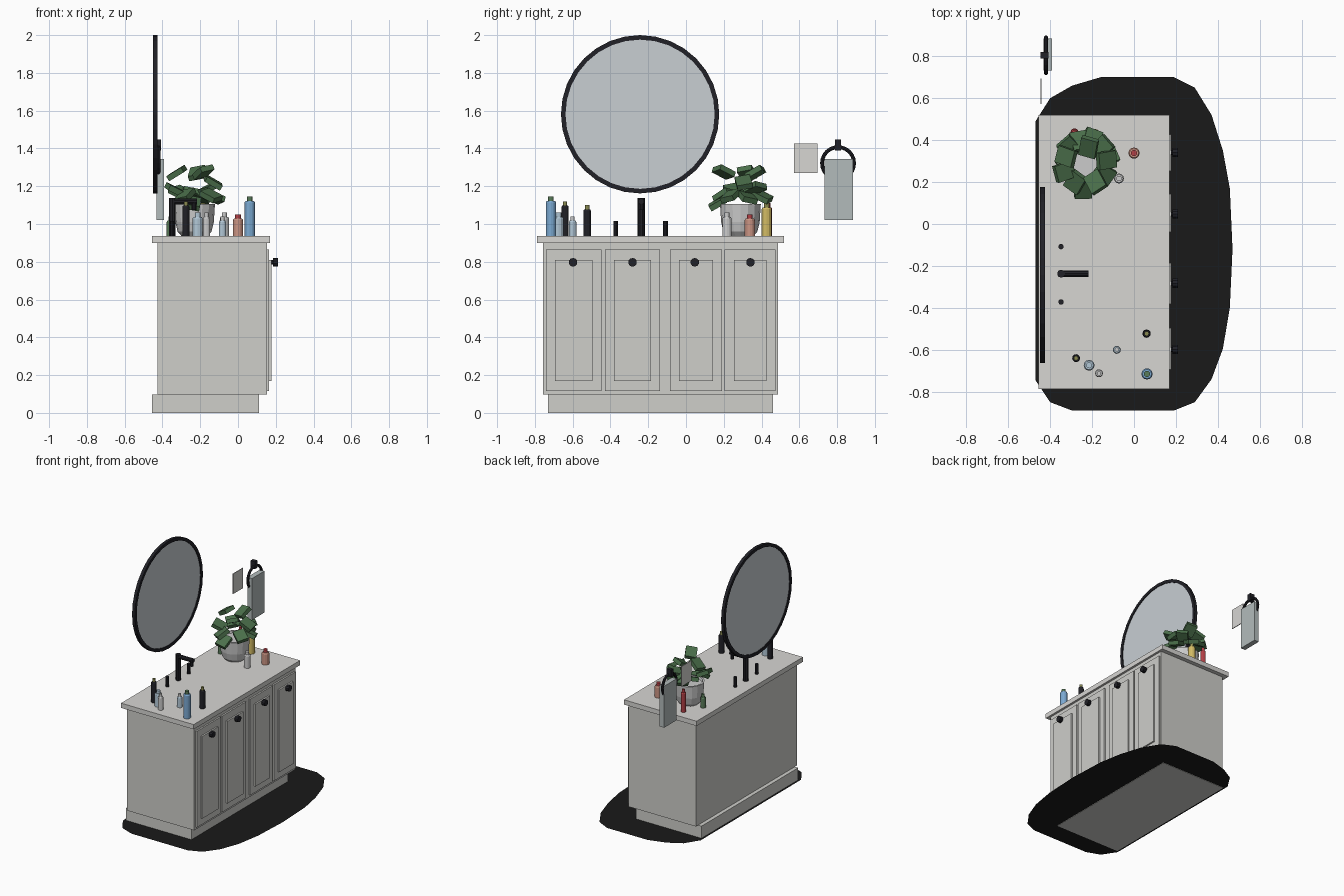
import bpy, bmesh, math
from mathutils import Matrix, Vector, Euler

if "Cube" in bpy.data.objects:
    bpy.data.objects.remove(bpy.data.objects["Cube"])


def mat(name, rgb):
    m = bpy.data.materials.new(name)
    m.diffuse_color = (*rgb, 1)
    m.use_nodes = True
    m.node_tree.nodes["Principled BSDF"].inputs["Base Color"].default_value = m.diffuse_color
    return m


BLACK = mat("black_metal", (0.015, 0.015, 0.02))
RUG = mat("dark_rug", (0.01, 0.01, 0.01))
PAINT = mat("painted_wood", (0.62, 0.62, 0.59))
STONE = mat("counter_stone", (0.68, 0.67, 0.65))
GLASS = mat("mirror_glass", (0.58, 0.62, 0.65))
TOWEL = mat("towel_cloth", (0.45, 0.5, 0.5))
LEAF = mat("leaf_green", (0.07, 0.16, 0.07))
WHITE = mat("white_plastic", (0.65, 0.66, 0.66))
BLUE = mat("blue_plastic", (0.2, 0.4, 0.65))
PALE = mat("pale_blue_plastic", (0.45, 0.58, 0.68))
PINK = mat("pink_plastic", (0.6, 0.3, 0.23))
YELLOW = mat("yellow_plastic", (0.65, 0.5, 0.13))
RED = mat("red_plastic", (0.45, 0.05, 0.06))
GREEN = mat("green_plastic", (0.1, 0.2, 0.1))
CAP_OLIVE = mat("olive_cap", (0.25, 0.25, 0.08))


def finish(name, bm, material):
    bmesh.ops.recalc_face_normals(bm, faces=bm.faces)
    me = bpy.data.meshes.new(name)
    bm.to_mesh(me)
    bm.free()
    me.materials.append(material)
    ob = bpy.data.objects.new(name, me)
    bpy.context.collection.objects.link(ob)
    return ob


def box(name, x, y, z, material):
    bm = bmesh.new()
    size = [b - a for a, b in (x, y, z)]
    mid = [(a + b) / 2 for a, b in (x, y, z)]
    bmesh.ops.create_cube(bm, size=1, matrix=Matrix.Translation(mid) @ Matrix.Diagonal((*size, 1)))
    return finish(name, bm, material)


def rod(name, a, b, r, material, sides=10):
    a, b = Vector(a), Vector(b)
    bm = bmesh.new()
    rot = (b - a).to_track_quat('Z', 'Y').to_matrix().to_4x4()
    bmesh.ops.create_cone(bm, cap_ends=True, segments=sides, radius1=r, radius2=r,
                          depth=(b - a).length, matrix=Matrix.Translation((a + b) / 2) @ rot)
    return finish(name, bm, material)


def lathe(name, profile, centre, material, sides=12, closed=False, axis='Z'):
    """Spin (radius, height) points around an axis; open profiles get end caps."""
    bm = bmesh.new()
    rings = []
    for r, h in profile:
        ring = []
        for i in range(sides):
            t = 2 * math.pi * i / sides
            u, v = r * math.cos(t), r * math.sin(t)
            p = Vector((u, v, h)) if axis == 'Z' else Vector((h, u, v))
            ring.append(bm.verts.new(p + Vector(centre)))
        rings.append(ring)
    pairs = list(zip(rings, rings[1:] + rings[:1])) if closed else list(zip(rings, rings[1:]))
    for p, q in pairs:
        for i in range(sides):
            j = (i + 1) % sides
            bm.faces.new((p[i], p[j], q[j], q[i]))
    if not closed:
        bm.faces.new(rings[0])
        bm.faces.new(rings[-1])
    return finish(name, bm, material)


# Flat oval rug, cut straight along the wall
outline = [(-.16, .70), (.19, .70), (.29, .65), (.37, .52), (.424, .35), (.457, .17), (.47, -.12),
           (.457, -.40), (.424, -.595), (.37, -.74), (.29, -.85), (.19, -.89), (-.295, -.89),
           (-.40, -.85), (-.47, -.745), (-.47, .49), (-.40, .60), (-.295, .66)]
bm = bmesh.new()
bm.faces.new([bm.verts.new((x, y, 0.003)) for x, y in reversed(outline)])
finish("rug", bm, RUG)

# Cabinet
box("plinth", (-.455, .11), (-.73, .46), (0, .097), PAINT)
box("cabinet_body", (-.425, .153), (-.757, .487), (.097, .90), PAINT)
box("countertop", (-.455, .17), (-.788, .52), (.90, .937), STONE)

# Doors with raised panels and round knobs
doors = [(-.742, -.447, -.598), (-.43, -.138, -.283), (-.086, .19, .047), (.205, .475, .341)]
for n, (y0, y1, ky) in enumerate(doors, 1):
    box(f"door_{n}", (.15, .165), (y0, y1), (.117, .865), PAINT)
    box(f"door_panel_{n}", (.16, .177), (y0 + .049, y1 - .048), (.17, .81), PAINT)
    rod(f"knob_stem_{n}", (.17, ky, .797), (.188, ky, .797), .012, BLACK)
    rod(f"knob_{n}", (.184, ky, .797), (.211, ky, .797), .023, BLACK)

# Round mirror
mc = (-.437, -.243, 1.581)
lathe("mirror_frame", [(.419, -.012), (.419, .012), (.395, .012), (.395, -.012)], mc, BLACK, 32, True, 'X')
lathe("mirror_glass", [(.398, -.006), (.398, .006)], mc, GLASS, 32, axis='X')

# Faucet and two handles
rod("faucet_post", (-.348, -.237, .937), (-.348, -.237, 1.137), .019, BLACK)
rod("faucet_spout", (-.355, -.237, 1.12), (-.217, -.237, 1.12), .016, BLACK)
rod("faucet_tip", (-.232, -.237, 1.075), (-.232, -.237, 1.125), .014, BLACK)
for side, y in (("left", -.372), ("right", -.108)):
    rod(f"faucet_handle_{side}", (-.348, y, .937), (-.348, y, 1.015), .013, BLACK)

# Bottles: name, x, y, radius, top of cap, body colour, cap colour
bottles = [("blue", .062, -.715, .027, 1.145, BLUE, GREEN), ("dark_front", .06, -.523, .02, 1.10, BLACK, CAP_OLIVE),
           ("dark_rear", -.276, -.64, .019, 1.12, BLACK, CAP_OLIVE), ("pale", -.214, -.674, .026, 1.06, PALE, PALE),
           ("clear", -.167, -.712, .019, 1.06, WHITE, WHITE), ("small_pale", -.082, -.6, .019, 1.04, PALE, WHITE),
           ("white", -.072, .217, .024, 1.06, WHITE, WHITE), ("pink", 0, .338, .027, 1.05, PINK, RED),
           ("yellow", -.186, .427, .026, 1.11, YELLOW, CAP_OLIVE), ("red", -.284, .437, .019, 1.11, RED, RED),
           ("green", -.358, .30, .02, 1.04, GREEN, GREEN)]
for name, x, y, r, top, body, cap in bottles:
    lathe(f"{name}_bottle", [(r, .937), (r, top - .03), (r * .8, top - .022)], (x, y, 0), body)
    lathe(f"{name}_bottle_cap", [(r * .55, top - .024), (r * .55, top)], (x, y, 0), cap)

# Potted plant: leaves as tilted slabs around the pot (angle, radius, height, tilt)
pc = Vector((-.23, .288, 0))
lathe("plant_pot", [(.07, .937), (.09, .96), (.102, 1.01), (.108, 1.105), (.095, 1.105), (.09, 1.09)], pc, WHITE, 16)
leaves = [(160, .10, 1.27, 30), (-62, .10, 1.275, -25), (80, .08, 1.27, -30), (10, .10, 1.22, 30),
          (45, .11, 1.19, -20), (105, .11, 1.16, 25), (200, .11, 1.18, -25), (240, .10, 1.15, 30),
          (265, .12, 1.11, 30), (330, .10, 1.15, 25), (20, .11, 1.14, 20), (75, .12, 1.145, 25),
          (135, .11, 1.17, -20)]
for n, (ang, r, z, tilt) in enumerate(leaves, 1):
    a = math.radians(ang)
    bm = bmesh.new()
    place = Matrix.Translation(pc + Vector((r * math.cos(a), r * math.sin(a), z)))
    turn = Euler((math.radians(12 * (-1) ** n), math.radians(tilt), a)).to_matrix().to_4x4()
    bmesh.ops.create_cube(bm, size=1, matrix=place @ turn @ Matrix.Diagonal((.095, .082, .03, 1)))
    finish(f"leaf_{n}", bm, LEAF)

# Wall plate, towel ring and towel
box("wall_plate", (-.447, -.442), (.573, .695), (1.27, 1.427), STONE)
rc = (-.42, .805, 1.322)
tube = [(.085 + .01 * math.cos(t), .01 * math.sin(t)) for t in (2 * math.pi * i / 8 for i in range(8))]
lathe("towel_ring", tube, rc, BLACK, 24, True, 'X')
box("towel_ring_mount", (-.445, -.408), (.79, .82), (1.39, 1.447), BLACK)
box("towel", (-.432, -.392), (.732, .885), (1.02, 1.343), TOWEL)
